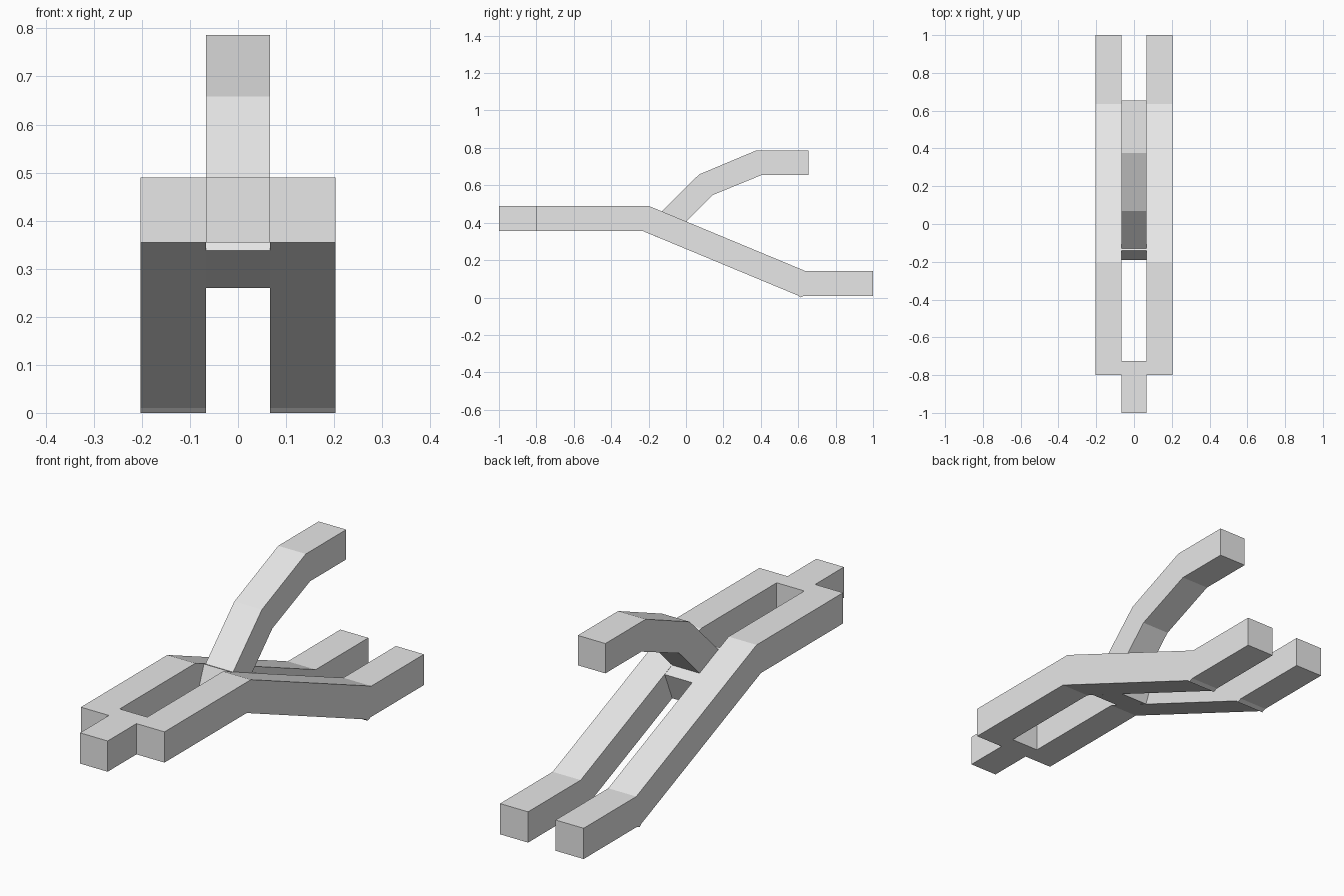
import bpy
import bmesh

cube = bpy.data.objects.get("Cube")
if cube:
    bpy.data.objects.remove(cube, do_unlink=True)

grey = bpy.data.materials.new("light grey")
grey.use_nodes = True
colour = (0.8, 0.8, 0.8, 1)
grey.diffuse_color = colour
grey.node_tree.nodes["Principled BSDF"].inputs["Base Color"].default_value = colour

INNER, OUTER = 0.067, 0.203


def extrude_profile(name, profile, x0, x1):
    """Extrude a side outline of (y, z) points from x0 to x1."""
    bm = bmesh.new()
    face = bm.faces.new([bm.verts.new((x0, y, z)) for y, z in profile])
    result = bmesh.ops.extrude_face_region(bm, geom=[face])
    moved = [v for v in result["geom"] if isinstance(v, bmesh.types.BMVert)]
    bmesh.ops.translate(bm, verts=moved, vec=(x1 - x0, 0, 0))
    bmesh.ops.recalc_face_normals(bm, faces=bm.faces)
    mesh = bpy.data.meshes.new(name)
    bm.to_mesh(mesh)
    bm.free()
    mesh.materials.append(grey)
    obj = bpy.data.objects.new(name, mesh)
    bpy.context.scene.collection.objects.link(obj)
    return obj


# Two bent side rails: level front, sloping middle, level foot
rail = [(-0.8, 0.355), (-0.23, 0.355), (0.6, 0.01), (0.61, 0.0), (0.63, 0.008),
        (1.0, 0.008), (1.0, 0.143), (0.635, 0.143), (-0.2, 0.49), (-0.8, 0.49)]
for side, sign in (("left", 1), ("right", -1)):
    extrude_profile(side + "_rail", rail, sign * INNER, sign * OUTER)

# Front stub that also joins the rails
stub = [(-1.0, 0.355), (-0.725, 0.355), (-0.725, 0.49), (-1.0, 0.49)]
extrude_profile("front_stub", stub, -INNER, INNER)

# Tilted block between the rails, under the arm
block = [(-0.19, 0.338), (0.0, 0.26), (0.052, 0.384), (-0.14, 0.464)]
extrude_profile("middle_block", block, -INNER, INNER)

# Raised arm, bending level at its tip
arm = [(-0.13, 0.46), (0.0, 0.405), (0.143, 0.548), (0.405, 0.655),
       (0.655, 0.655), (0.655, 0.786), (0.375, 0.786), (0.07, 0.658)]
extrude_profile("raised_arm", arm, -INNER, INNER)
